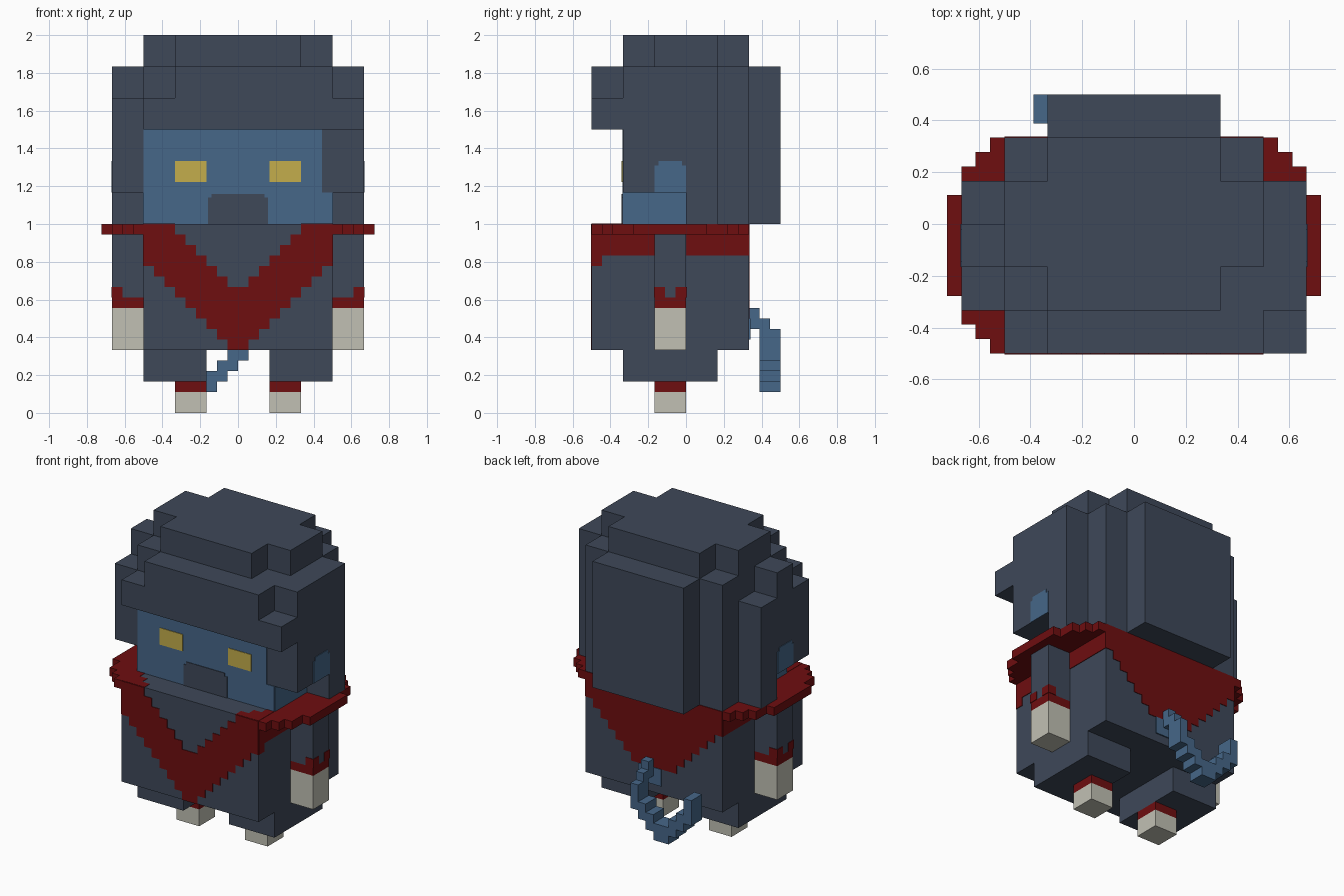
import bpy, bmesh

if "Cube" in bpy.data.objects:
    bpy.data.objects.remove(bpy.data.objects["Cube"])

U = 1 / 6      # large block
V = 1 / 18     # small block
E = 0.004      # thickness of painted plates


def material(name, rgb):
    lin = [((c / 255 + 0.055) / 1.055) ** 2.4 for c in rgb] + [1]
    m = bpy.data.materials.new(name)
    m.use_nodes = True
    m.diffuse_color = lin
    bsdf = next(n for n in m.node_tree.nodes if n.type == 'BSDF_PRINCIPLED')
    bsdf.inputs["Base Color"].default_value = lin
    return m


SLATE = material("slate_fur", (62, 72, 89))
BLUE = material("blue_skin", (70, 103, 137))
RED = material("dark_red_cloth", (110, 14, 16))
BONE = material("pale_stone", (193, 192, 180))
GOLD = material("gold_eye", (196, 174, 76))


def part(name, mat, boxes, unit=1.0, mirror=False):
    """One object from boxes (x0, x1, y0, y1, z0, z1); mirror copies across x."""
    boxes = [tuple(v * unit for v in b) for b in boxes]
    if mirror:
        boxes += [(-b[1], -b[0], *b[2:]) for b in boxes]
    bm = bmesh.new()
    for x0, x1, y0, y1, z0, z1 in boxes:
        for v in bmesh.ops.create_cube(bm, size=1)["verts"]:
            v.co = (x1 if v.co.x > 0 else x0,
                    y1 if v.co.y > 0 else y0,
                    z1 if v.co.z > 0 else z0)
    me = bpy.data.meshes.new(name)
    bm.to_mesh(me)
    bm.free()
    me.materials.append(mat)
    ob = bpy.data.objects.new(name, me)
    bpy.context.collection.objects.link(ob)
    return ob


# Body and legs
part("torso", SLATE, [(-3, 3, -3, 2, 2, 6)], U)
part("thighs", SLATE, [(1, 3, -2, 1, 1, 2)], U, True)
part("ankle_bands", RED, [(3, 6, -3, 0, 2, 3)], V, True)
part("feet", BONE, [(3, 6, -3, 0, 0, 2)], V, True)

# Arms with jagged cuffs
part("sleeves", SLATE, [(9, 12, -3, 0, 11, 17)], V, True)
part("cuffs", RED, [(9, 12, -3, 0, 10, 11)], V, True)
part("cuff_points", RED,
     [(11 * V, 12 * V + E, -3 * V - E, -2 * V, 11 * V, 12 * V),
      (11 * V, 12 * V + E, -V, E, 11 * V, 12 * V)], mirror=True)
part("hands", BONE, [(9, 12, -3, 0, 6, 10)], V, True)

# Scarf: stepped shoulder rim
part("scarf_rim", RED,
     [(9, 10, -9, 6, 17, 18), (10, 11, -8, 5, 17, 18),
      (11, 12, -7, 4, 17, 18), (12, 13, -5, 2, 17, 18)], V, True)

# Scarf: stepped V on the chest and pointed flap on the back
yf, yb = -3 * U, 2 * U
front = [(i * V, (i + 1) * V, yf - E, yf, (6 + i) * V,
          (12 + i if i < 6 else 18) * V) for i in range(9)]
part("scarf_front", RED, front, mirror=True)
back = [(i * V, (i + 1) * V, yb, yb + E, max(9, 7 + i) * V, 1) for i in range(9)]
part("scarf_back", RED, back, mirror=True)
part("scarf_sides", RED,
     [(3 * U, 3 * U + E, yf, yb, 15 * V, 17 * V),
      (3 * U, 3 * U + E, yf, yf + V, 14 * V, 15 * V)], mirror=True)
part("scarf_top", RED,
     [((6 + j) * V, 9 * V, (j - 9) * V, (j - 8) * V, 1, 1 + E / 2)
      for j in range(3)], mirror=True)

# Head and hair
part("head", SLATE, [(-3, 3, -2, 2, 6, 11)], U)
part("crown", SLATE, [(-3, 3, -1, 1, 11, 12), (-2, 2, -2, 2, 11, 12)], U)
part("back_hair", SLATE, [(-2, 2, 2, 3, 6, 11)], U)
part("fringe", SLATE, [(-3, 4, -3, -2, 9, 10), (-2, 3, -3, -2, 10, 11)], U)
part("left_side_hair", SLATE, [(3, 4, -2, 0, 7, 11), (3, 4, 0, 1, 6, 11)], U)
part("right_side_hair", SLATE,
     [(-4, -3, -2, -1, 7, 10), (-4, -3, -1, 0, 7, 11), (-4, -3, 0, 1, 6, 10)], U)

# Face, cheeks and ears
fy = -2 * U
part("face", BLUE, [(-9 * V, 8 * V, fy - E, fy, 1, 1.5),
                    (8 * V, 9 * V, fy - E, fy, 1, 7 * U)])
part("muzzle", SLATE, [(-0.16, 0.16, fy - 2 * E, fy, 1, 1.14),
                       (-0.14, 0.14, fy - 2 * E, fy, 1.14, 1.16)])
part("eyes", GOLD, [(3 * V, 6 * V, fy - 2 * E, fy, 22 * V, 24 * V)], mirror=True)
part("cheeks", BLUE, [(3 * U, 3 * U + E, fy, 0, 1, 7 * U)], mirror=True)
part("ears", BLUE, [(4 * U, 4 * U + E, -U, 0, 7 * U, 1.31),
                    (4 * U, 4 * U + E, -U + 0.02, -0.02, 1.31, 8 * U)], mirror=True)

# Tail: stepped hook that drops, then curls up to the right
part("tail_base", BLUE, [(-V, 2 * V, yb, yb + 2 * E, 7 * V, 9 * V)])
tail = [(0, 1, 6, 7, 8, 10), (0, 1, 7, 8, 7, 9), (0, 1, 7, 9, 5, 8)]
tail += [(-1 - s, 1 - s, 7, 9, 5 - s, 6 - s) for s in range(3)]
tail += [(-4 - s, -2 - s, 7, 9, 2 + s, 3 + s) for s in range(4)]
tail += [(-7, -6, 7, 9, 6, 8)]
part("tail", BLUE, tail, V)
